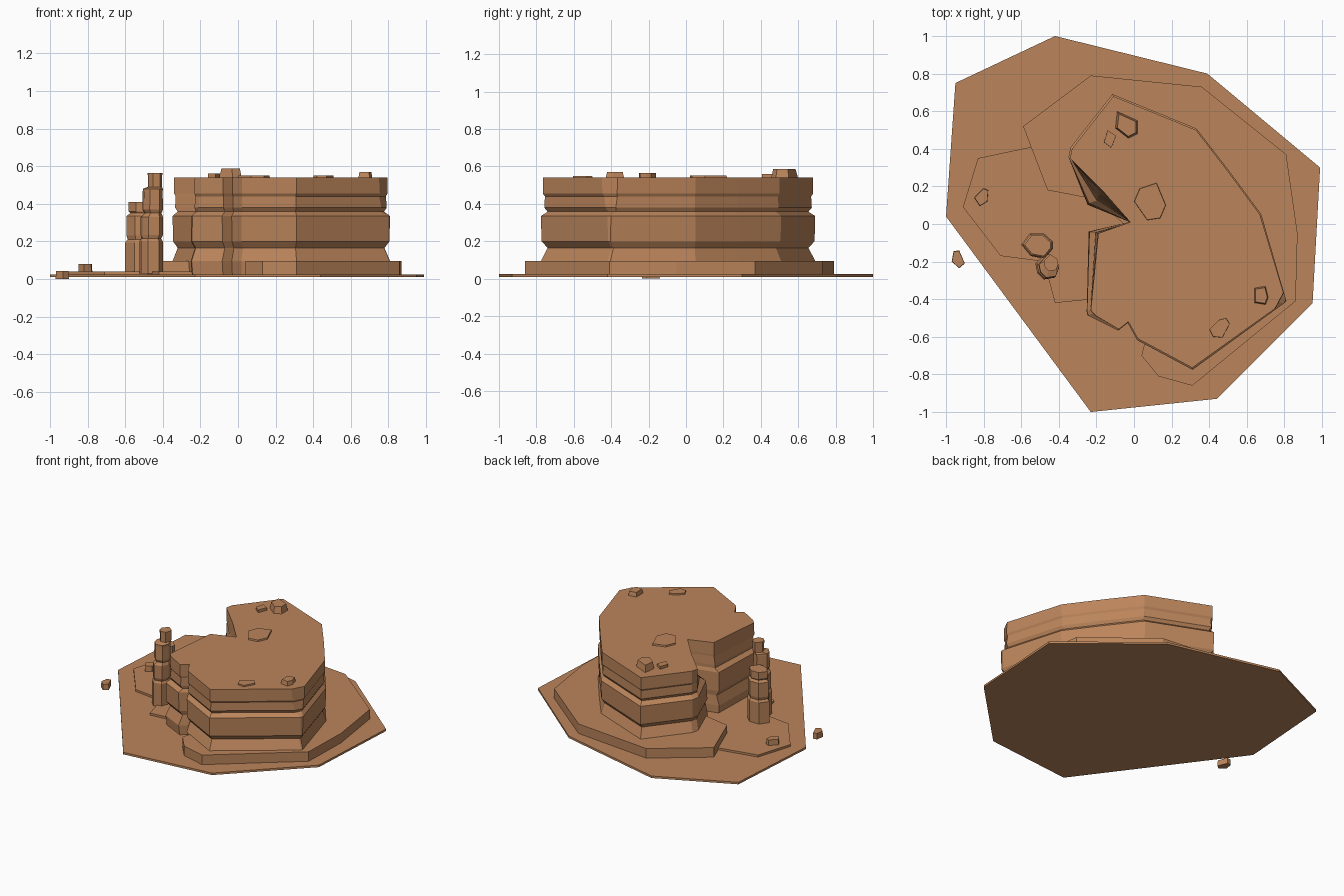
import bpy, bmesh
from mathutils import Vector
from math import cos, sin, tau

sand = bpy.data.materials.new("sandstone")
sand.diffuse_color = (0.50, 0.235, 0.105, 1)


def loft(name, rings):
    """Flat-shaded solid from a stack of rings with equal point counts."""
    bm = bmesh.new()
    loops = [[bm.verts.new(p) for p in r] for r in rings]
    n = len(loops[0])
    for a, b in zip(loops, loops[1:]):
        for i in range(n):
            j = (i + 1) % n
            bm.faces.new((a[i], a[j], b[j], b[i]))
    bm.faces.new(loops[0][::-1])
    bm.faces.new(loops[-1])
    bmesh.ops.remove_doubles(bm, verts=bm.verts, dist=1e-5)
    bmesh.ops.recalc_face_normals(bm, faces=bm.faces)
    me = bpy.data.meshes.new(name)
    bm.to_mesh(me)
    bm.free()
    me.materials.append(sand)
    ob = bpy.data.objects.new(name, me)
    bpy.context.collection.objects.link(ob)
    return ob


def ring(pts, z, s=1.0, c=(0, 0)):
    return [(c[0] + (x - c[0]) * s, c[1] + (y - c[1]) * s, z) for x, y in pts]


def slab(name, pts, z0, z1, s=1.0):
    c = sum((Vector(p) for p in pts), Vector((0, 0))) / len(pts)
    return loft(name, [ring(pts, z0, 1, c), ring(pts, z1, s, c)])


# Ground plate and the two low terraces
slab("ground_plate", [(-.95, .75), (-.42, 1), (.39, .8), (.99, .3), (.95, -.42),
                      (.44, -.93), (-.23, -1), (-1, .04)], .01, .025)
slab("main_terrace", [(-.59, .52), (-.23, .79), (.36, .73), (.81, .37), (.87, -.05),
                      (.86, -.41), (.31, -.86), (.13, -.81), (.04, -.70), (.06, -.62),
                      (.1, -.4), (.1, .08), (-.2, .13), (-.46, .18)], .02, .095)
slab("low_terrace", [(-.83, .35), (-.5, .42), (-.3, .4), (-.2, .13), (-.05, .0), (-.12, -.39),
                     (-.42, -.42), (-.48, -.2), (-.71, -.17), (-.91, .09)], .02, .04)

# Mesa: banded cliff; some points move between the lower and upper outline
CENTRE = (.2, -.05)
upper = [(-.11, .68), (.33, .50), (.50, .28), (.67, .05), (.795, -.365), (.75, -.45),
         (.31, -.765), (.02, -.61), (-.03, -.52), (-.08, -.56), (-.20, -.49), (-.23, -.46),
         (-.19, -.05), (-.02, .01), (-.17, .18), (-.34, .35), (-.33, .40)]
lower = list(upper)
lower[4], lower[5] = (.80, -.40), (.795, -.412)
lower[10], lower[11] = (-.24, -.48), (-.245, -.46)
lower[12], lower[14] = (-.235, -.04), (-.24, .10)
levels = [(.02, 1.0, 0), (.095, 1.015, 0), (.165, .965, 0), (.20, 1.01, 0), (.335, 1.015, .1),
          (.358, .965, .4), (.38, .99, .6), (.44, .985, .8), (.455, 1.0, .9), (.54, 1.0, 1)]
mesa = []
for z, s, t in levels:
    pts = [Vector(a).lerp(Vector(b), t) for a, b in zip(lower, upper)]
    mesa.append(ring(pts, z, s, CENTRE))
loft("mesa", mesa)


# Rock spires: stacked blocks with pinched waists
def spire(name, pts, layers):
    c = sum((Vector(p) for p in pts), Vector((0, 0))) / len(pts)
    rings = []
    for z, s, dx, dy in layers:
        rings.append(ring([(x + dx, y + dy) for x, y in pts], z, s, (c[0] + dx, c[1] + dy)))
    loft(name, rings)


spire("short_spire", [(-.60, -.11), (-.555, -.05), (-.48, -.05), (-.43, -.095),
                      (-.43, -.13), (-.475, -.185), (-.55, -.17)],
      [(.03, 1, 0, 0), (.195, 1, 0, 0), (.21, .86, 0, 0), (.23, .93, 0, 0), (.335, .93, 0, 0),
       (.35, .72, 0, 0), (.36, .82, 0, 0), (.41, .82, 0, 0)])
spire("tall_spire", [(-.525, -.21), (-.47, -.15), (-.41, -.19), (-.40, -.235),
                     (-.42, -.285), (-.48, -.295), (-.515, -.26)],
      [(.03, 1, 0, 0), (.2, 1, 0, 0), (.215, .85, 0, 0), (.235, .95, .004, 0),
       (.33, .95, .004, 0), (.35, .72, .01, 0), (.37, .88, .008, 0), (.465, .85, .008, 0),
       (.48, .85, .01, 0), (.49, .60, .02, .02), (.565, .62, .02, .02)])

# Loose rocks: outline, bottom, top, top taper
rocks = {
    "large_top_rock": ([(-.09, .6), (.02, .55), (.02, .48), (-.03, .455), (-.10, .51)], .535, .587, .82),
    "small_top_rock": ([(-.14, .5), (-.095, .47), (-.12, .405), (-.16, .435)], .535, .56, .98),
    "flat_top_rock": ([(.03, .19), (.12, .22), (.17, .10), (.14, .03), (.07, .02), (.0, .12)], .535, .551, .97),
    "edge_top_rock": ([(.64, -.34), (.70, -.33), (.715, -.39), (.70, -.43), (.64, -.42)], .535, .57, .84),
    "front_top_rock": ([(.45, -.51), (.49, -.50), (.51, -.53), (.47, -.605), (.42, -.60), (.40, -.56)], .535, .55, .97),
    "terrace_rock": ([(-.80, .19), (-.775, .18), (-.78, .12), (-.82, .095), (-.85, .14)], .035, .08, .95),
    "ground_rock": ([(-.96, -.145), (-.93, -.14), (-.90, -.21), (-.93, -.235), (-.97, -.20)], 0, .042, .95),
}
for name, (pts, z0, z1, s) in rocks.items():
    slab(name, pts, z0, z1, s)
